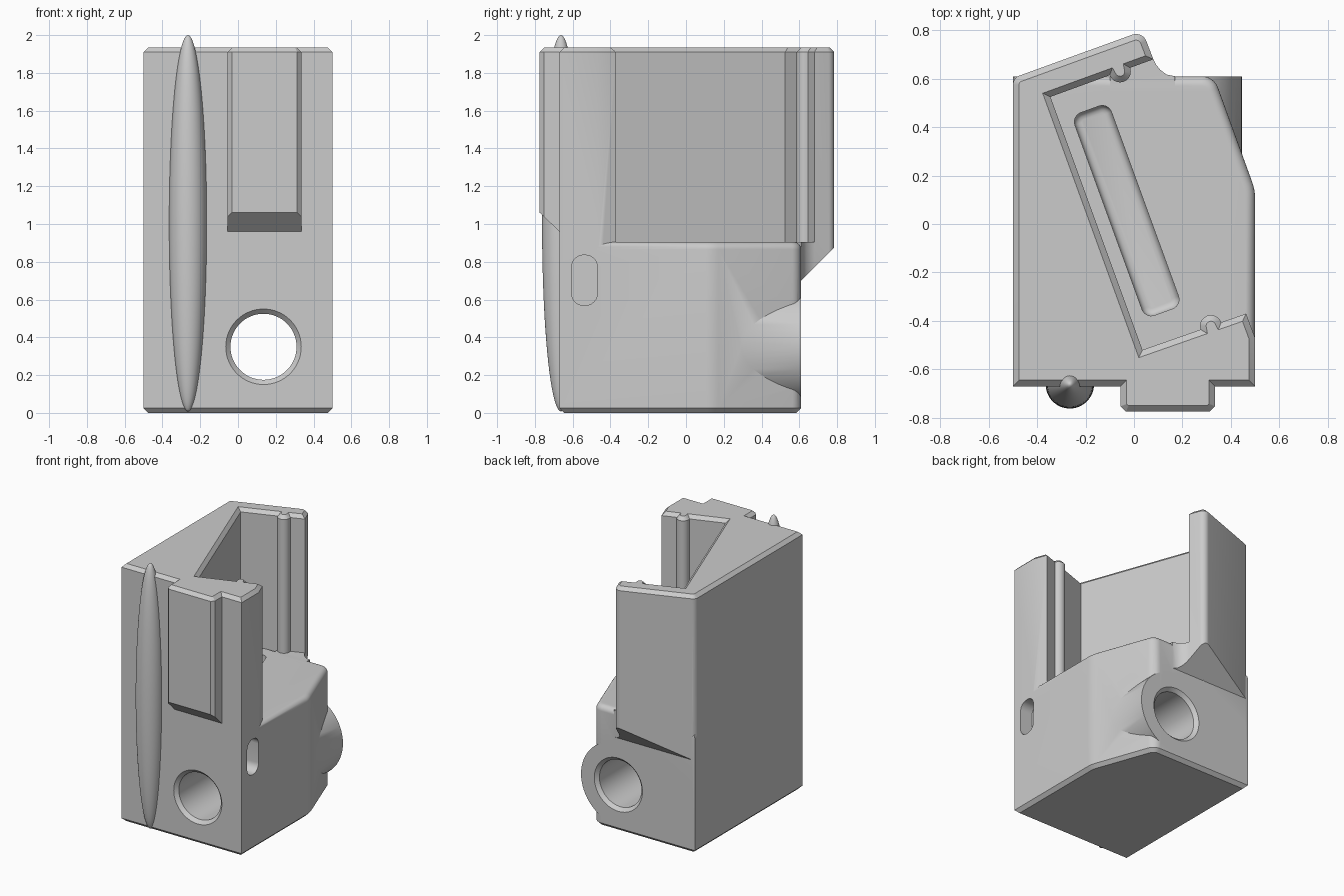
import bpy, bmesh, math
from mathutils import Vector, Matrix

if "Cube" in bpy.data.objects:
    bpy.data.objects.remove(bpy.data.objects["Cube"])

grey = bpy.data.materials.new("plain grey")
grey.diffuse_color = (0.6, 0.6, 0.6, 1)
grey.use_nodes = True
grey.node_tree.nodes["Principled BSDF"].inputs["Base Color"].default_value = grey.diffuse_color


def rounded(points, segs=6):
    """Outline from (x, y[, radius]) corners, with arcs where a radius is given."""
    out = []
    for i, p in enumerate(points):
        v = Vector(p[:2])
        if len(p) < 3:
            out.append(v)
            continue
        a = (Vector(points[i - 1][:2]) - v).normalized()
        b = (Vector(points[(i + 1) % len(points)][:2]) - v).normalized()
        half = a.angle(b) / 2
        c = v + (a + b).normalized() * p[2] / math.sin(half)
        s, e = v + a * p[2] / math.tan(half) - c, v + b * p[2] / math.tan(half) - c
        for k in range(segs + 1):
            out.append(c + s.lerp(e, k / segs).normalized() * p[2])
    return out


def inset(pts, d):
    """Move a counter-clockwise outline inwards by d."""
    out = []
    for i, p in enumerate(pts):
        a = (p - pts[i - 1]).normalized()
        b = (pts[(i + 1) % len(pts)] - p).normalized()
        n1, n2 = Vector((-a.y, a.x)), Vector((-b.y, b.x))
        out.append(p + (n1 + n2) * d / (1 + n1.dot(n2)))
    return out


def prism(name, pts, rings, matrix=Matrix()):
    """Stack of (height, inset) copies of an outline, closed at both ends."""
    bm = bmesh.new()
    loops = [[bm.verts.new((p.x, p.y, z)) for p in inset(pts, d)] for z, d in rings]
    n = len(pts)
    for lo, hi in zip(loops, loops[1:]):
        for i in range(n):
            bm.faces.new((lo[i], lo[(i + 1) % n], hi[(i + 1) % n], hi[i]))
    bm.faces.new(loops[0][::-1])
    bm.faces.new(loops[-1])
    bm.transform(matrix)
    bmesh.ops.recalc_face_normals(bm, faces=bm.faces)
    me = bpy.data.meshes.new(name)
    bm.to_mesh(me)
    bm.free()
    me.materials.append(grey)
    ob = bpy.data.objects.new(name, me)
    bpy.context.collection.objects.link(ob)
    return ob


def combine(target, tool, op, keep=False):
    bpy.context.view_layer.objects.active = target
    m = target.modifiers.new(op, 'BOOLEAN')
    m.operation, m.solver, m.object = op, 'EXACT', tool
    bpy.ops.object.modifier_apply(modifier=m.name)
    if not keep:
        bpy.data.objects.remove(tool)


def circle(r, n=64):
    return [Vector((r * math.cos(2 * math.pi * i / n), r * math.sin(2 * math.pi * i / n)))
            for i in range(n)]


def ridged(a, b, t, r=0.045, n=10):
    """Wall line from a to b with a half-round ridge at fraction t."""
    a, b = Vector(a), Vector(b)
    d = (b - a).normalized()
    side = Vector((d.y, -d.x))
    c = a.lerp(b, t)
    arc = [c - d * r * math.cos(math.pi * k / n) + side * r * math.sin(math.pi * k / n)
           for k in range(n + 1)]
    return [a] + arc + [b]


C = 0.025                                   # chamfer size
ALONG_Y = Matrix(((1, 0, 0, 0), (0, 0, 1, 0), (0, 1, 0, 0), (0, 0, 0, 1)))
ALONG_X = Matrix(((0, 0, 1, 0), (1, 0, 0, 0), (0, 1, 0, 0), (0, 0, 0, 1)))

# lower block with chamfered base and rounded top edge
R = 0.04
body = prism("body", rounded([(-0.5, -0.67), (0.5, -0.67), (0.5, 0.14, 0.2),
                              (0.33, 0.61, 0.07), (-0.5, 0.61)]),
             [(0, C), (C, 0)] + [(0.905 - R + R * math.sin(k * math.pi / 12),
                                  R - R * math.cos(k * math.pi / 12)) for k in range(7)])

# upper walls around the angled pocket, with the front rail
outline = rounded([(-0.5, -0.67), (-0.055, -0.67), (-0.055, -0.753), (-0.033, -0.775),
                   (0.313, -0.775), (0.335, -0.753), (0.335, -0.67), (0.5, -0.67), (0.5, -0.47)])
outline += ridged((0.463, -0.37), (0.035, -0.52), 0.34)
outline += ridged((-0.345, 0.525), (0.08, 0.68), 0.675)
outline += rounded([(0.08, 0.68), (0.035, 0.797, 0.045), (-0.5, 0.603, 0.04), (-0.5, -0.67)])[1:-1]
walls = prism("walls", outline, [(0.5, 0), (1.935 - C, 0), (1.935, C)])

# concave corner where the back wall meets the floor
lip = prism("lip", [Vector(p) for p in [(-0.1, 0.55), (0.17, 0.55), (0.17, 0.61), (0.135, 0.617),
                                        (0.108, 0.637), (0.09, 0.66), (0.08, 0.68), (-0.1, 0.66)]],
            [(0.5, 0), (0.905, 0)])

# sloped undersides of the back overhang and the front rail
back_cut = prism("back_cut", [Vector(p) for p in [(0.61, 0.3), (1.0, 0.3), (1.0, 1.09), (0.61, 0.7)]],
                 [(-1, 0), (1, 0)], ALONG_X)
front_cut = prism("front_cut", [Vector(p) for p in [(-1.0, 0.3), (-0.67, 0.3), (-0.67, 0.96), (-1.0, 1.275)]],
                  [(-1, 0), (1, 0)], ALONG_X)
combine(lip, back_cut, 'DIFFERENCE', keep=True)
combine(walls, back_cut, 'DIFFERENCE')
combine(walls, front_cut, 'DIFFERENCE')
combine(body, walls, 'UNION')
combine(body, lip, 'UNION')

# barrel around the through hole
AXIS = Matrix.Translation((0.135, 0, 0.35)) @ ALONG_Y
combine(body, prism("barrel", circle(0.31), [(-0.1, 0), (0.61, 0)], AXIS), 'UNION')
combine(body, prism("hole", circle(0.25),
                    [(-0.72, 0), (-0.67 - C, 0.025), (-0.67 + C, 0.075), (0.61 - C, 0.075),
                     (0.61 + C, 0.025), (0.7, 0)], AXIS), 'DIFFERENCE')

# angled slot in the pocket floor, rounded at the bottom
r = 0.04
slot = [(-0.08, -0.445, r), (0.08, -0.445, r), (0.08, 0.445, r), (-0.08, 0.445, r)]
place = Matrix.Translation((-0.03, 0.055, 0)) @ Matrix.Rotation(math.radians(20), 4, 'Z')
combine(body, prism("floor_slot", rounded(slot),
                    [(0.805 + 0.03 * (1 - math.cos(a)), 0.03 * (1 - math.sin(a)))
                     for a in (0, 0.4, 0.8, 1.2, math.pi / 2)] + [(1.0, 0)], place), 'DIFFERENCE')

# small slot in the right side
side = [(-0.605, 0.57, 0.06), (-0.47, 0.57, 0.06), (-0.47, 0.835, 0.06), (-0.605, 0.835, 0.06)]
combine(body, prism("side_slot", rounded(side), [(0.4, 0), (0.6, 0)], ALONG_X), 'DIFFERENCE')

# slender spindle on the front
bpy.ops.mesh.primitive_uv_sphere_add(segments=48, ring_count=48, location=(-0.265, -0.662, 1.004))
spindle = bpy.context.object
spindle.name = "spindle"
spindle.scale = (0.1, 0.1, 0.996)
bpy.ops.object.transform_apply(location=False, rotation=False, scale=True)
spindle.data.materials.append(grey)

for ob in (body, spindle):
    bpy.ops.object.select_all(action='DESELECT')
    ob.select_set(True)
    bpy.context.view_layer.objects.active = ob
    bpy.ops.object.shade_smooth_by_angle(angle=math.radians(30))
